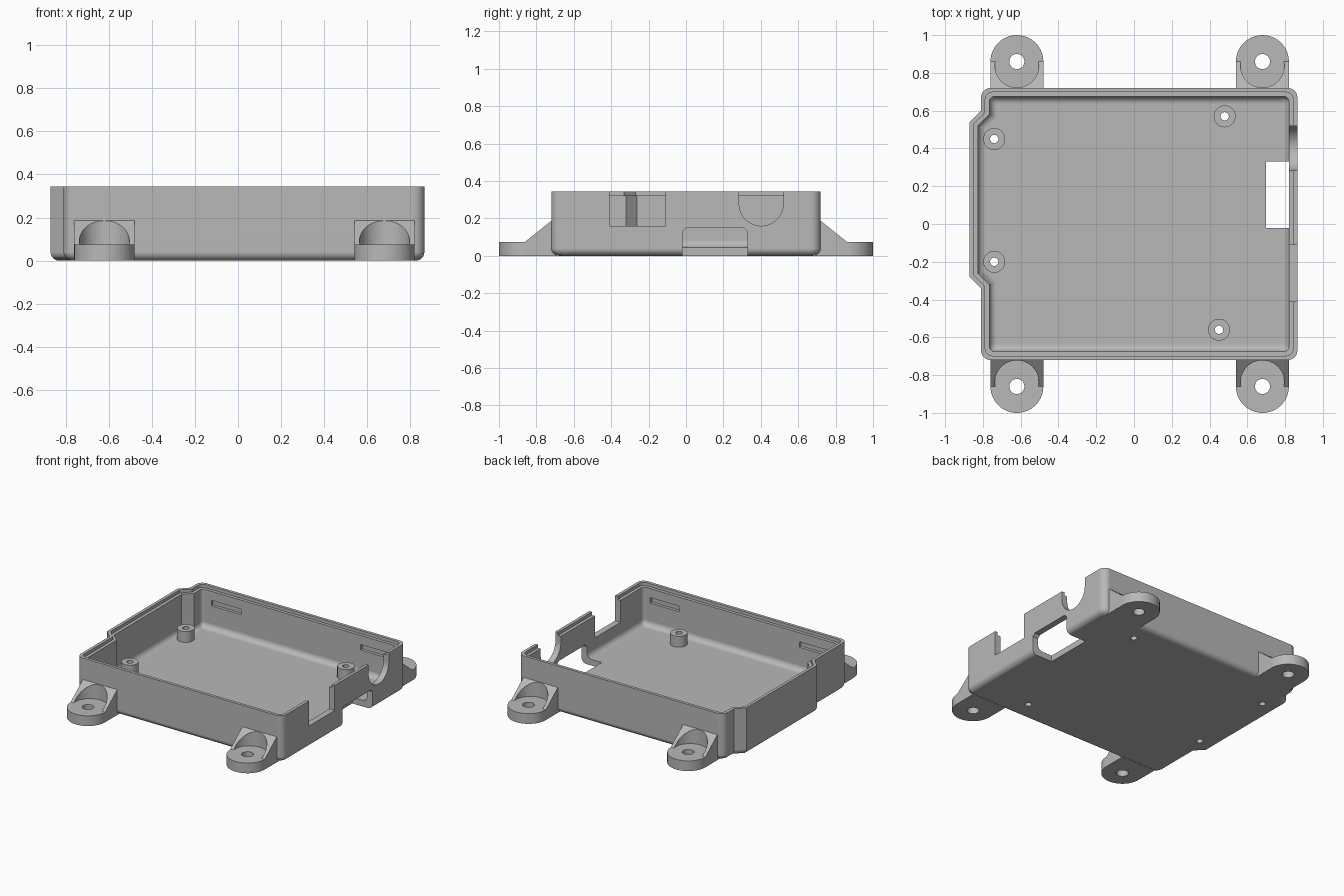
import bpy, bmesh
from math import sin, cos, pi, radians
from mathutils import Vector

if "Cube" in bpy.data.objects:
    bpy.data.objects.remove(bpy.data.objects["Cube"], do_unlink=True)

# Material
GREY = (0.48, 0.48, 0.48, 1)
grey = bpy.data.materials.new("plain_grey")
grey.use_nodes = True
grey.diffuse_color = GREY
bsdf = next(n for n in grey.node_tree.nodes if n.type == 'BSDF_PRINCIPLED')
bsdf.inputs["Base Color"].default_value = GREY


# Helpers
def make(name, rings):
    """Solid lofted through equal-length rings, capped at both ends."""
    bm = bmesh.new()
    loops = [[bm.verts.new(p) for p in ring] for ring in rings]
    n = len(loops[0])
    for a, b in zip(loops, loops[1:]):
        for i in range(n):
            j = (i + 1) % n
            bm.faces.new((a[i], a[j], b[j], b[i]))
    bm.faces.new(loops[0][::-1])
    bm.faces.new(loops[-1])
    bmesh.ops.recalc_face_normals(bm, faces=bm.faces)
    mesh = bpy.data.meshes.new(name)
    bm.to_mesh(mesh)
    bm.free()
    mesh.materials.append(grey)
    obj = bpy.data.objects.new(name, mesh)
    bpy.context.collection.objects.link(obj)
    return obj


def prism(name, pts, lo, hi, axis='z'):
    place = (lambda u, v, w: (w, u, v)) if axis == 'x' else (lambda u, v, w: (u, v, w))
    return make(name, [[place(u, v, w) for u, v in pts] for w in (lo, hi)])


def arc(cx, cy, r, start, end, steps):
    return [(cx + r * cos(radians(start + (end - start) * i / steps)),
             cy + r * sin(radians(start + (end - start) * i / steps)))
            for i in range(steps + 1)]


def circle(cx, cy, r, steps=40):
    return arc(cx, cy, r, 0, 360, steps)[:-1]


def rect(x0, y0, x1, y1):
    return [(x0, y0), (x1, y0), (x1, y1), (x0, y1)]


def boolean(obj, tool, operation='DIFFERENCE'):
    mod = obj.modifiers.new("cut", 'BOOLEAN')
    mod.object, mod.operation, mod.solver = tool, operation, 'EXACT'
    bpy.ops.object.select_all(action='DESELECT')
    bpy.context.view_layer.objects.active = obj
    obj.select_set(True)
    bpy.ops.object.modifier_apply(modifier=mod.name)
    bpy.data.objects.remove(tool, do_unlink=True)


def smooth(obj):
    bpy.ops.object.select_all(action='DESELECT')
    bpy.context.view_layer.objects.active = obj
    obj.select_set(True)
    bpy.ops.object.shade_smooth_by_angle(angle=radians(30))
    obj.modifiers.new("normals", 'WEIGHTED_NORMAL').keep_sharp = True


# Footprint of the tray: rectangle with a chamfered bump on the -x side
FOOTPRINT = [Vector(p) for p in (
    (0.865, -0.72), (0.865, 0.72), (-0.81, 0.72), (-0.81, 0.6),
    (-0.87, 0.54), (-0.87, -0.28), (-0.81, -0.34), (-0.81, -0.72))]
ROUNDED = (0, 1, 2, 7)


def outline(d, z):
    """Footprint offset inward by d, with its four main corners rounded."""
    ring, n = [], len(FOOTPRINT)
    r = 0.05 - 0.5 * d
    for i, p in enumerate(FOOTPRINT):
        e0 = (p - FOOTPRINT[i - 1]).normalized()
        e1 = (FOOTPRINT[(i + 1) % n] - p).normalized()
        n0, n1 = Vector((-e0.y, e0.x)), Vector((-e1.y, e1.x))
        c = p + (n0 + n1) * d / (1 + n0.dot(n1))
        if i in ROUNDED:
            centre = c + (n0 + n1) * r
            for k in range(7):
                t = k / 6 * pi / 2
                q = centre - n0 * r * cos(t) - n1 * r * sin(t)
                ring.append((q.x, q.y, z))
        else:
            ring.append((c.x, c.y, z))
    return ring


# Tray: rounded underside, wall, stepped rim, cavity with filleted floor
WALL, FLOOR, TOP, FILLET = 0.045, 0.045, 0.345, 0.04
turns = [i / 6 * pi / 2 for i in range(7)]
section = [(FILLET * (1 - sin(t)), FILLET * (1 - cos(t))) for t in turns]
section += [(0, TOP), (0.022, TOP), (0.022, 0.322), (WALL, 0.322)]
section += [(WALL + FILLET * (1 - cos(t)), FLOOR + FILLET * (1 - sin(t))) for t in turns]
tray = make("tray", [outline(d, z) for d, z in section])

# Openings in the +x wall: square notch, round notch, low port reaching into the floor
boolean(tray, prism("notch", rect(-0.41, 0.16, -0.11, 0.5), 0.78, 0.95, 'x'))
boolean(tray, prism("round_notch", [(0.52, 0.5), (0.284, 0.5)]
                    + arc(0.402, 0.278, 0.118, 180, 360, 24), 0.78, 0.95, 'x'))
boolean(tray, prism("port", [(-0.02, -0.1), (0.33, -0.1), (0.33, 0.13), (0.31, 0.15),
                             (0, 0.15), (-0.02, 0.13)], 0.7, 0.95, 'x'))

# Blind latch slots inside the front and back walls
for x in (-0.57, 0.645):
    for side in (-1, 1):
        y0, y1 = sorted((side * 0.65, side * 0.697))
        boolean(tray, prism("slot", rect(x - 0.12, y0, x + 0.12, y1), 0.215, 0.255))

# Screw posts with holes through the floor
for i, (x, y) in enumerate(((-0.74, 0.45), (-0.74, -0.2), (0.48, 0.57), (0.45, -0.56))):
    post = prism(f"screw_post_{i + 1}", circle(x, y, 0.058), 0.03, 0.125)
    for part in (post, tray):
        boolean(part, prism("hole", circle(x, y, 0.022, 24), -0.1, 0.3))
    smooth(post)
smooth(tray)

# Mounting feet: ramped tab with a round end, screw-head pocket and hole
for side, label in ((-1, "front"), (1, "back")):
    for x, hand in ((-0.62, "right"), (0.68, "left")):
        foot = prism(f"{label}_{hand}_foot",
                     [(-0.2, 0), (0.17, 0), (0.17, 0.187), (0.14, 0.187),
                      (0, 0.075), (-0.2, 0.075)], -0.2, 0.2, 'x')
        boolean(foot, prism("shape", [(0.14, 0.3), (-0.14, 0.3)]
                            + arc(0, 0, 0.14, 180, 360, 32), -0.1, 0.3), 'INTERSECT')
        boolean(foot, prism("pocket", circle(0, 0.022, 0.116, 48), 0.075, 0.4))
        boolean(foot, prism("hole", circle(0, 0, 0.04, 32), -0.1, 0.3))
        foot.location = (x, side * 0.86, 0)
        foot.rotation_euler.z = pi if side > 0 else 0
        smooth(foot)
